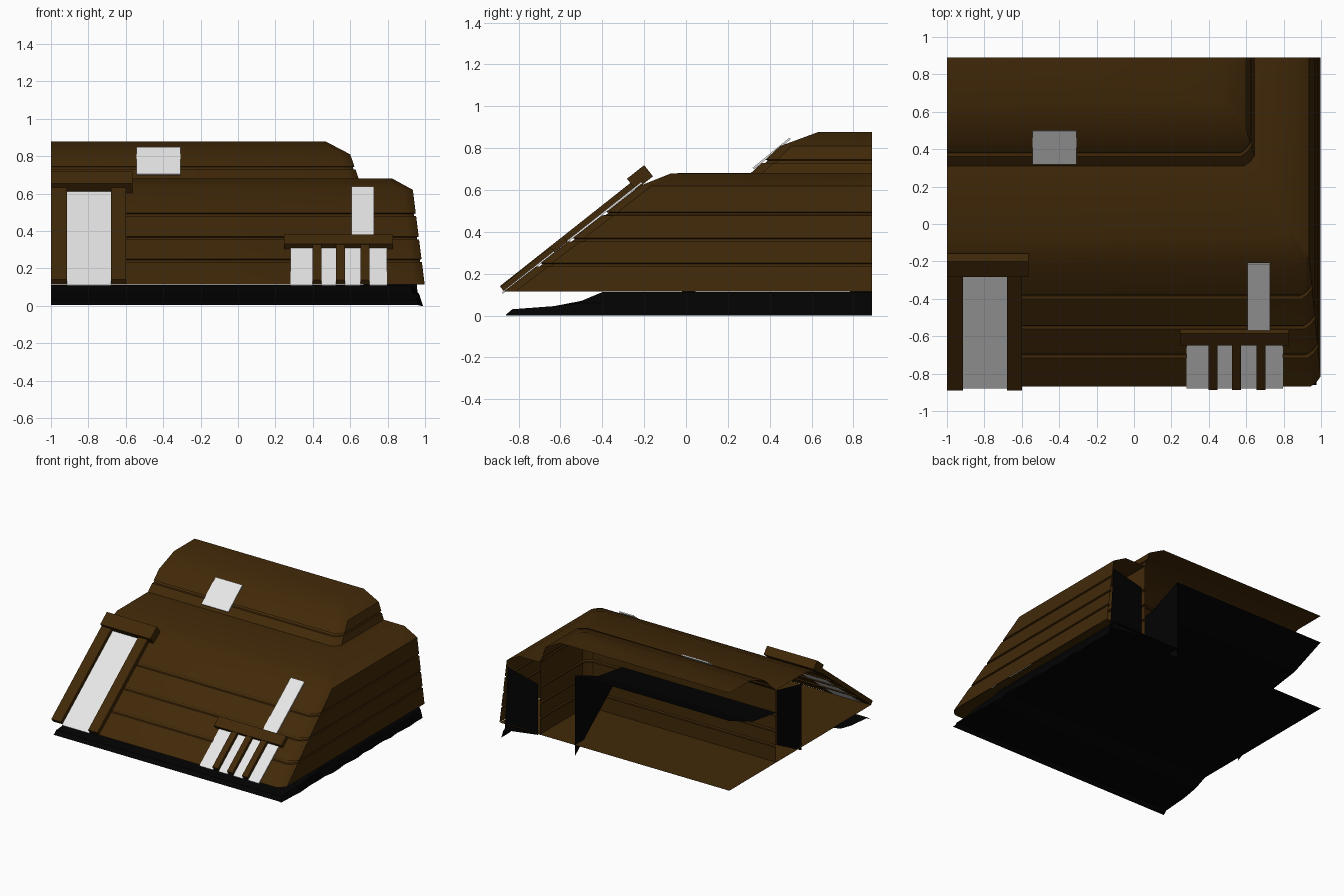
import bpy, bmesh, math, random
from mathutils import Vector

if "Cube" in bpy.data.objects:
    bpy.data.objects.remove(bpy.data.objects["Cube"])

random.seed(4)


def material(name, rgb):
    m = bpy.data.materials.new(name)
    m.diffuse_color = (*rgb, 1)
    m.use_nodes = True
    m.node_tree.nodes["Principled BSDF"].inputs["Base Color"].default_value = m.diffuse_color
    return m


BROWN = material("dark brown", (0.052, 0.0215, 0.0025))
BLACK = material("near black", (0.0006, 0.0006, 0.0006))
WHITE = material("pale glass", (0.8, 0.8, 0.8))


def build(name, verts, faces, mat, smooth=False):
    me = bpy.data.meshes.new(name)
    me.from_pydata(verts, [], faces)
    me.materials.append(mat)
    ob = bpy.data.objects.new(name, me)
    bpy.context.collection.objects.link(ob)
    if smooth:
        bpy.ops.object.select_all(action='DESELECT')
        ob.select_set(True)
        bpy.context.view_layer.objects.active = ob
        bpy.ops.object.shade_smooth_by_angle(angle=math.radians(30))
    return ob


BACK = 0.89


def ring(y, x, z, c):
    # front run, chamfered corner, side run
    d = c * 0.42
    return [(-1, y, z), (x - c, y, z), (x - d, y + d, z), (x, y + c, z), (x, BACK, z)]


def lerp_profile(pts, z):
    for (ya, xa, za), (yb, xb, zb) in zip(pts, pts[1:]):
        if za <= z <= zb:
            t = (z - za) / (zb - za)
            return ya + t * (yb - ya), xa + t * (xb - xa)


def grooved(pts, grooves, ky=0.016, kx=0.01):
    # wall profile with a narrow recessed line at each groove height
    out = list(pts)
    for g in grooves:
        for dz, k in ((-0.008, 0), (-0.0072, 1), (0.004, 1), (0.008, 0)):
            y, x = lerp_profile(pts, g + dz)
            out.append((y + k * ky, x - k * kx, g + dz))
    return sorted(out, key=lambda p: p[2])


def sweep(name, profile, cap=False):
    rings = [ring(y, x, z, 0.055) for y, x, z in profile]
    n = len(rings[0])
    verts = [p for r in rings for p in r]
    faces = [(i * n + j, i * n + j + 1, (i + 1) * n + j + 1, (i + 1) * n + j)
             for i in range(len(rings) - 1) for j in range(n - 1)]
    if cap:
        verts.append((-1, BACK, profile[-1][2]))
        top = (len(rings) - 1) * n
        faces.append(tuple(range(top, top + n)) + (len(verts) - 1,))
    build(name, verts, faces, BROWN, True)


# Two-tier sloped shell
lower = grooved([(-0.87, 0.998, 0.115), (-0.22, 0.935, 0.62), (-0.07, 0.825, 0.68)],
                [0.242, 0.362, 0.487])
upper = grooved([(0.31, 0.645, 0.681), (0.45, 0.60, 0.81), (0.635, 0.47, 0.878)], [0.737])
sweep("stepped_shell", lower + upper, True)

# Upper tier walls continuing down inside to the floor
sweep("inner_walls", grooved([(0.31, 0.645, 0.115), (0.31, 0.645, 0.68)], [0.242, 0.362, 0.487]))

# Floor plate
build("floor", ring(-0.87, 0.995, 0.114, 0.055) + [(-1, BACK, 0.114)], [tuple(range(6))], BROWN)


# Dark footing: low at the front, dropping at the side
def interp(pts, v):
    for (a, za), (b, zb) in zip(pts, pts[1:]):
        if v <= b:
            return za + (zb - za) * max(0, (v - a) / (b - a))
    return pts[-1][1]


front_curve = [(-0.86, 0.005), (-0.83, 0.03), (-0.63, 0.045), (-0.5, 0.07), (-0.4, 0.112), (1, 0.112)]
side_curve = [(-1, 0.112), (0.93, 0.112), (0.965, 0.06), (0.985, 0.0)]
xs = [-1 + 1.93 * i / 12 for i in range(13)] + [0.965, 0.985]
ys = [-0.86, -0.83, -0.73, -0.63, -0.5, -0.4] + [-0.4 + 1.29 * i / 16 for i in range(1, 17)]
verts = []
for y in ys:
    for x in xs:
        z = min(interp(front_curve, y), interp(side_curve, x))
        verts.append((x + (random.uniform(-0.01, 0.006) if x > 0.95 else 0), y, z))
w = len(xs)
faces = [(j * w + i, j * w + i + 1, (j + 1) * w + i + 1, (j + 1) * w + i)
         for j in range(len(ys) - 1) for i in range(w - 1)]
build("footing", verts, faces, BLACK)

# Inner dark ceiling and its side wall
prof = [(BACK, 0.66), (0.6, 0.545), (0.29, 0.5)]
verts = [(x, y, z) for x in (-1, 0.34) for y, z in prof] + [(0.34, BACK, 0.03)]
build("inner_ceiling", verts, [(0, 1, 4, 3), (1, 2, 5, 4), (3, 4, 5, 6)], BLACK)

# Inner dark partitions
build("inner_partition", [(-0.99, 0.29, 0.67), (-0.99, -0.02, 0.6), (-0.99, -0.02, 0.08),
                          (-0.99, 0.29, 0.24)], [(0, 1, 2, 3)], BLACK)
build("corner_partition", [(0.67, 0.88, 0.1), (0.96, 0.88, 0.06), (0.93, 0.88, 0.56),
                           (0.67, 0.88, 0.5)], [(0, 1, 2, 3)], BLACK)

# Slanted boxes measured along a wall slope
FRONT = (Vector((0, -0.87, 0.115)), Vector((0, 0.784, 0.62)))
TIER = (Vector((0, 0.325, 0.698)), Vector((0, 0.175, 0.143)))


def slant_box(name, slope, x0, x1, s0, s1, n0, n1, mat):
    o, u = slope
    u = u.normalized()
    nrm = Vector((0, -u.z, u.y))
    verts = [o + Vector((x, 0, 0)) + u * s + nrm * h
             for h in (n0, n1) for s in (s0, s1) for x in (x0, x1)]
    faces = [(0, 2, 3, 1), (4, 5, 7, 6), (0, 1, 5, 4), (2, 6, 7, 3), (0, 4, 6, 2), (1, 3, 7, 5)]
    build(name, verts, faces, mat)


# Tall entrance bay
slant_box("entrance_post_left", FRONT, -1, -0.915, 0, 0.82, -0.002, 0.032, BROWN)
slant_box("entrance_post_right", FRONT, -0.68, -0.6, 0, 0.82, -0.002, 0.032, BROWN)
slant_box("entrance_lintel", FRONT, -1, -0.565, 0.795, 0.9, -0.01, 0.058, BROWN)
slant_box("entrance_glass", FRONT, -0.915, -0.68, -0.01, 0.8, -0.005, 0.004, WHITE)

# Low window bay with three posts
slant_box("bay_lintel", FRONT, 0.245, 0.83, 0.306, 0.387, -0.002, 0.032, BROWN)
for i, x in enumerate((0.398, 0.525, 0.655)):
    slant_box(f"bay_post_{i + 1}", FRONT, x, x + 0.048, 0, 0.32, -0.002, 0.028, BROWN)
for i, (a, b) in enumerate(((0.28, 0.398), (0.446, 0.525), (0.573, 0.655), (0.703, 0.797))):
    slant_box(f"bay_glass_{i + 1}", FRONT, a, b, -0.01, 0.32, -0.005, 0.004, WHITE)

# Upright window above the bay and tier window
slant_box("upright_window", FRONT, 0.608, 0.728, 0.37, 0.84, -0.005, 0.004, WHITE)
slant_box("tier_window", TIER, -0.542, -0.308, 0.0, 0.228, 0.001, 0.0105, WHITE)
